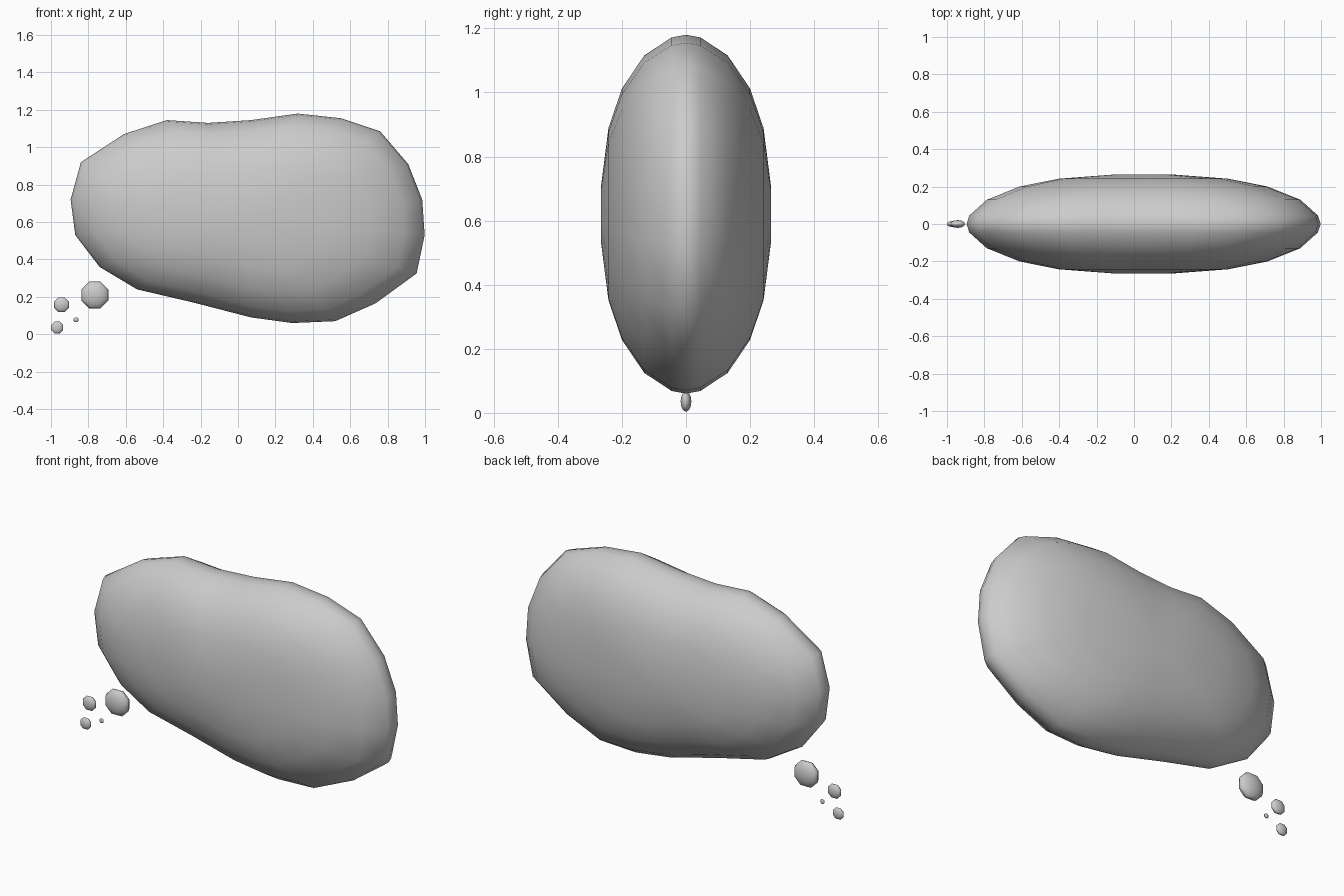
import bpy
import bmesh
import math

cube = bpy.data.objects.get("Cube")
if cube:
    bpy.data.objects.remove(cube, do_unlink=True)

grey = bpy.data.materials.new("soft_grey")
grey.use_nodes = True
grey.diffuse_color = (0.6, 0.6, 0.6, 1)
grey.node_tree.nodes["Principled BSDF"].inputs["Base Color"].default_value = (0.6, 0.6, 0.6, 1)


def finish(bm, name):
    bmesh.ops.recalc_face_normals(bm, faces=bm.faces)
    for face in bm.faces:
        face.smooth = True
    mesh = bpy.data.meshes.new(name)
    bm.to_mesh(mesh)
    bm.free()
    mesh.materials.append(grey)
    obj = bpy.data.objects.new(name, mesh)
    bpy.context.collection.objects.link(obj)
    return obj


# Bean-shaped cushion: one outline, shrunk in steps towards each swollen side
outline = [(-.895, .72), (-.84, .92), (-.61, 1.07), (-.38, 1.145), (-.16, 1.13),
           (.07, 1.145), (.32, 1.18), (.55, 1.155), (.76, 1.085), (.91, .91),
           (.985, .72), (.998, .53), (.955, .325), (.735, .165), (.52, .07),
           (.29, .06), (.07, .09), (-.24, .17), (-.54, .24), (-.74, .36), (-.87, .53)]
side = [(.985, .045), (.885, .13), (.7, .2), (.48, .242), (.16, .265)]  # scale, depth
steps = [(s, -d) for s, d in reversed(side)] + [(1, 0)] + side
cx, cz = .05, .62

bm = bmesh.new()
rings = [[bm.verts.new((cx + (x - cx) * s, d, cz + (z - cz) * s)) for x, z in outline]
         for s, d in steps]
count = len(outline)
for a, b in zip(rings, rings[1:]):
    for i in range(count):
        j = (i + 1) % count
        bm.faces.new((a[i], a[j], b[j], b[i]))
for ring in (rings[0], rings[-1]):
    bm.faces.new(ring)
finish(bm, "cushion_body")

# Flattened low-poly droplets trailing from the lower corner
droplets = [("large_droplet", -.765, .21, .078), ("upper_droplet", -.943, .158, .043),
            ("lower_droplet", -.967, .036, .035), ("tiny_droplet", -.866, .078, .014)]
for name, x, z, radius in droplets:
    bm = bmesh.new()
    bmesh.ops.create_uvsphere(bm, u_segments=8, v_segments=6, radius=radius)
    drop = finish(bm, name)
    drop.location = (x, 0, z)
    drop.rotation_euler = (math.pi / 2, math.pi / 8, 0)
    drop.scale = (1, 1, .48)
